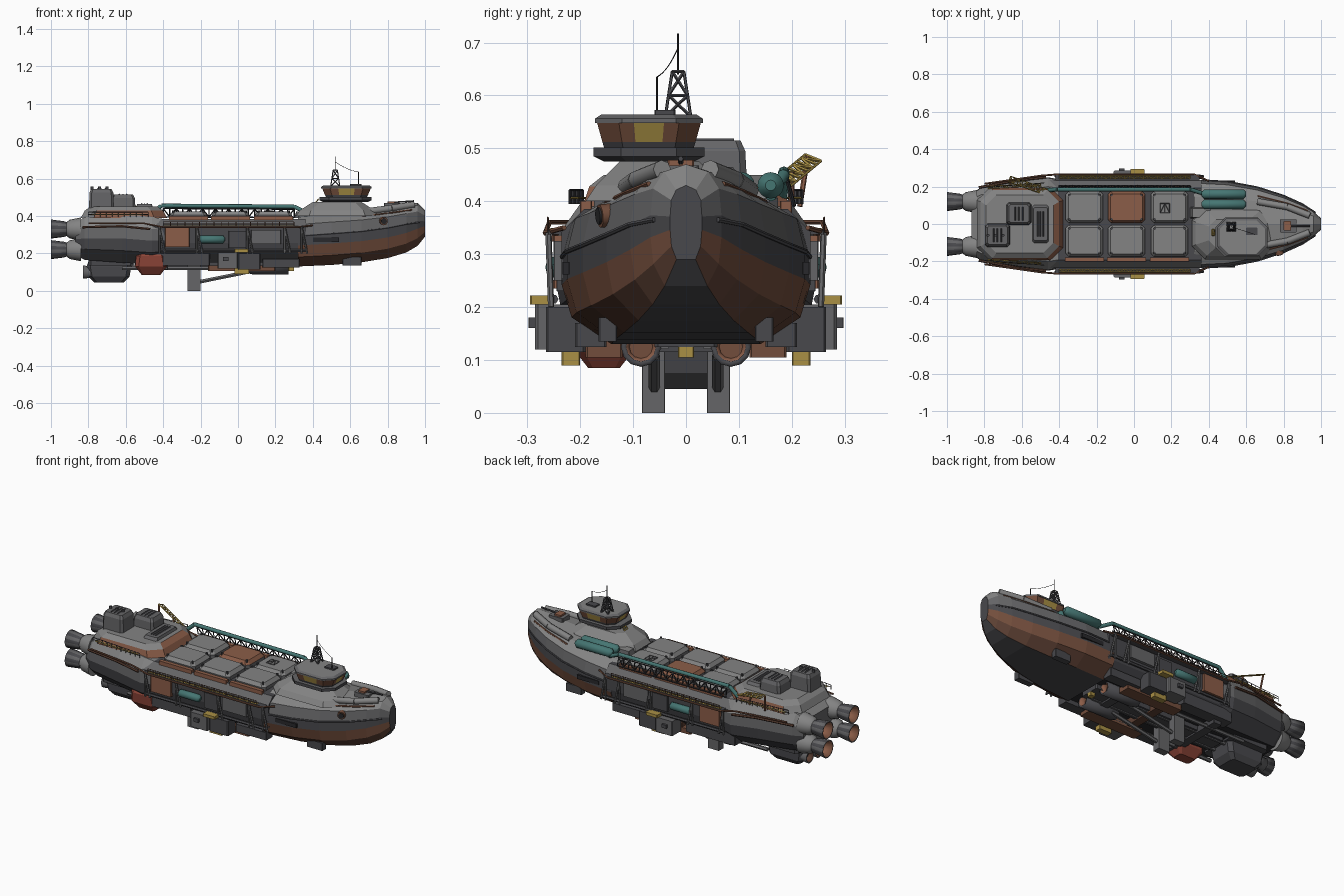
import bpy, bmesh, math
from mathutils import Vector

if "Cube" in bpy.data.objects:
    bpy.data.objects.remove(bpy.data.objects["Cube"])

MATS = {}
for label, colour in {
    "pale_grey": (.23, .23, .23), "steel": (.13, .13, .135), "dark_grey": (.065, .065, .072),
    "black": (.022, .022, .025), "rust": (.26, .11, .065), "weathered_brown": (.17, .075, .045),
    "brown": (.11, .052, .034), "teal": (.06, .18, .17), "yellow": (.4, .28, .06),
    "red": (.27, .06, .04)}.items():
    m = bpy.data.materials.new(label)
    m.use_nodes = True
    m.diffuse_color = (*colour, 1)
    m.node_tree.nodes["Principled BSDF"].inputs["Base Color"].default_value = (*colour, 1)
    MATS[label] = m


def build(name, parts, pick, caps=None, smooth=False):
    """Skin each list of rings; pick(band, side) names the colour of each face."""
    bm, used = bmesh.new(), []

    def paint(face, label, soft=False):
        if label not in used:
            used.append(label)
        face.material_index, face.smooth = used.index(label), soft

    for rings in parts:
        vs = [[bm.verts.new(p) for p in ring] for ring in rings]
        n = len(vs[0])
        for b, (lo, hi) in enumerate(zip(vs, vs[1:])):
            for j in range(n):
                k = (j + 1) % n
                paint(bm.faces.new((lo[j], lo[k], hi[k], hi[j])), pick(b, j), smooth)
        ends = caps or (pick(0, 0), pick(len(vs) - 2, 0))
        paint(bm.faces.new(vs[0][::-1]), ends[0])
        paint(bm.faces.new(vs[-1]), ends[1])
    bmesh.ops.recalc_face_normals(bm, faces=bm.faces)
    mesh = bpy.data.meshes.new(name)
    bm.to_mesh(mesh)
    bm.free()
    for label in used:
        mesh.materials.append(MATS[label])
    bpy.context.scene.collection.objects.link(bpy.data.objects.new(name, mesh))


def hull(name, stations, half, strips, caps):
    """Mirrored half section scaled to each station (x, half width, bottom, top)."""
    ring = half + [(-y, z) for y, z in half[-2:0:-1]]
    rings = [[(x, y * w, lo + z * (hi - lo)) for y, z in ring] for x, w, lo, hi in stations]
    last = len(ring) - 1
    build(name, [rings], lambda b, j: strips[min(j, last - j)], caps)


def stack(name, cx, cy, levels, cut, pick, top, split=1):
    """Chamfered rectangles (z, half x, half y) stacked upward."""
    rings = []
    for z, a, b in levels:
        c = cut * min(a, b)
        p = [(a, c - b), (a, b - c), (a - c, b), (c - a, b), (-a, b - c), (-a, c - b), (c - a, -b), (a - c, -b)]
        rings.append([(cx + u[0] + (v[0] - u[0]) * t / split, cy + u[1] + (v[1] - u[1]) * t / split, z)
                      for u, v in zip(p, p[1:] + p[:1]) for t in range(split)])
    rule = pick if callable(pick) else lambda b, j: pick
    build(name, [rings], rule, (rule(0, 0), top))


def box(name, x, y, z, mat, top=None, taper=1, cut=.12):
    a, b = (x[1] - x[0]) / 2, (y[1] - y[0]) / 2
    stack(name, x[0] + a, y[0] + b, [(z[0], a, b), (z[1], a * taper, b * taper)], cut, mat, top or mat)


def lathe(name, y, z, profile, pick, sides=16, caps=None):
    turn = [math.tau * i / sides for i in range(sides)]
    rings = [[(x, y + r * math.cos(t), z + r * math.sin(t)) for t in turn] for x, r in profile]
    build(name, [rings], pick if callable(pick) else lambda b, j: pick, caps, True)


def tubes(name, pairs, r, mat, sides=6):
    parts = []
    for a, b in pairs:
        a, b = Vector(a), Vector(b)
        q = (b - a).to_track_quat('Z', 'Y')
        spokes = [q @ Vector((r * math.cos(math.tau * i / sides), r * math.sin(math.tau * i / sides), 0))
                  for i in range(sides)]
        parts.append([[end + s for s in spokes] for end in (a, b)])
    build(name, parts, lambda b, j: mat, None, sides > 6)


def chain(points):
    return list(zip(points, points[1:]))


def lerp(a, b, n):
    return [Vector(a).lerp(Vector(b), i / n) for i in range(n + 1)]


def railing(name, a, b, n, mat, height):
    up = Vector((0, 0, height))
    feet = lerp(a, b, n)
    tubes(name, [(p, p + up) for p in feet] + [(feet[0] + up * k, feet[-1] + up * k) for k in (.5, 1)], .002, mat, 4)


def truss(name, a, b, drop, n, r, mat):
    top = lerp(a, b, n)
    low = [p + Vector(drop) for p in top]
    zig = [(low if i % 2 else top)[i] for i in range(n + 1)]
    tubes(name, [(top[0], top[-1]), (low[0], low[-1])] + list(zip(top, low)) + chain(zig), r, mat, 4)


# Main hull: bow, waist and stern
hull("bow_hull", [(.32, .235, .13, .41), (.5, .225, .138, .425), (.66, .195, .152, .435), (.8, .15, .175, .45),
                  (.9, .105, .205, .465), (.96, .067, .24, .47), (1, .03, .29, .43)],
     [(0, 0), (.6, 0), (.92, .18), (1, .4), (1, .58), (.93, .8), (.62, .94), (0, 1)],
     ["dark_grey", "brown", "weathered_brown", "dark_grey", "steel", "pale_grey", "pale_grey"],
     ("dark_grey", "dark_grey"))
hull("waist_hull", [(-.47, .235, .15, .385), (.36, .235, .15, .385)],
     [(0, 0), (.7, 0), (.95, .25), (1, .45), (1, .82), (.82, 1), (0, 1)],
     ["black", "dark_grey", "dark_grey", "dark_grey", "steel", "dark_grey"], ("dark_grey", "dark_grey"))
hull("stern_hull", [(-.87, .16, .19, .36), (-.82, .195, .165, .395), (-.62, .23, .15, .41), (-.46, .25, .14, .395),
                    (-.38, .235, .16, .38)],
     [(0, 0), (.65, 0), (.95, .25), (1, .5), (.98, .75), (.8, 1), (0, 1)],
     ["black", "dark_grey", "dark_grey", "steel", "pale_grey", "pale_grey"], ("steel", "rust"))
stack("stern_deckhouse", -.61, 0, [(.39, .23, .195), (.428, .21, .183), (.45, .18, .155)], .35,
      lambda b, j: "pale_grey" if j in (3, 4, 5) or (b and j != 0) else "rust", "pale_grey")

# Cargo deck: two rows of capped hatches between coloured coamings
for x in (-.265, -.04, .19):
    for y in (-.09, .09):
        shade = "rust" if y > 0 and -.1 < x < 0 else "pale_grey"
        stack("cargo_hatch", x, y, [(.38, .1, .084), (.405, .1, .084), (.425, .085, .07)], .2,
              lambda b, j: shade if b else "steel", shade)
        tubes("hatch_bolts", [((x + u, y + v, .4), (x + u, y + v, .43)) for u in (-.08, .08) for v in (-.065, .065)],
              .007, "dark_grey")
    for s in (-1, 1):
        box("deck_coaming", (x - .105, x + .105), sorted((s * .178, s * .2)), (.37, .4), "rust")
truss("hatch_grille", (.14, .06, .426), (.19, .06, .426), (0, .05, 0), 2, .002, "dark_grey")

# Flank equipment, same on both sides
for s in (-1, 1):
    def span(a, b):
        return sorted((s * a, s * b))
    box("flank_rust_panel", (-.39, -.26), span(.22, .25), (.235, .335), "rust")
    box("flank_grey_panel", (.07, .23), span(.22, .25), (.25, .325), "steel", "pale_grey")
    box("flank_dark_panel", (-.05, .05), span(.22, .245), (.23, .32), "dark_grey")
    lathe("flank_tank", s * .245, .275, [(-.21, .008), (-.2, .021), (-.08, .021), (-.07, .008)], "teal", 12)
    box("walkway_base", (-.42, .35), span(.22, .262), (.337, .346), "dark_grey")
    truss("walkway_grating", (-.4, s * .242, .347), (.3, s * .242, .347), (0, s * .014, 0), 28, .0022, "yellow")
    railing("walkway_railing", (-.4, s * .261, .345), (.3, s * .261, .345), 18, "brown", .024)
    truss("stern_grating", (-.78, s * .19, .406), (-.5, s * .205, .406), (0, s * .012, 0), 12, .0022, "yellow")
    railing("stern_railing", (-.8, s * .195, .395), (-.48, s * .22, .395), 10, "dark_grey", .026)
    tubes("side_guard", chain([(-.8, s * .215, .36), (-.5, s * .258, .36), (-.4, s * .266, .34), (.32, s * .266, .34),
                               (.4, s * .23, .35)]), .005, "weathered_brown")
    tubes("flank_frames", [((x, s * .26, .34), (x + d, s * .255, .2)) for x in (-.42, -.22, .05, .25, .34)
                           for d in (0, .03)], .006, "steel")
    tubes("flank_conduit", [((-.42, s * .25, .215), (.36, s * .25, .215))], .009, "dark_grey")
    box("side_pod", (-.11, .0), span(.2, .285), (.12, .205), "steel")
    box("side_pod_rear", (.0, .12), span(.19, .265), (.115, .2), "dark_grey")
    box("pod_hub", (-.08, -.05), span(.28, .298), (.16, .18), "dark_grey")
    box("pod_marker", (-.02, .055), span(.25, .295), (.205, .222), "yellow")
    box("pod_foot", (-.02, .06), span(.2, .235), (.09, .12), "yellow")
    tubes("stern_trim", chain([(-.83, s * .195, .34), (-.62, s * .235, .345), (-.47, s * .25, .33)]), .007, "brown")
    box("flank_lower_fairing", (-.47, -.15), span(.15, .22), (.135, .2), "dark_grey")
    box("flank_lower_block", (.13, .33), span(.15, .21), (.125, .17), "dark_grey")
    # Bow fittings
    tubes("bow_rub_rail", chain([(.36, s * .234, .295), (.5, s * .226, .305), (.66, s * .196, .317), (.8, s * .151, .336),
                                 (.9, s * .106, .356), (.97, s * .06, .365)]), .005, "dark_grey")
    tubes("bow_bulwark", chain([(.66, s * .12, .42), (.82, s * .092, .441), (.94, s * .045, .46)]), .018, "pale_grey", 8)
    tubes("bulwark_trim", chain([(.66, s * .15, .398), (.82, s * .11, .417), (.93, s * .07, .433)]), .005,
          "weathered_brown")
    box("bow_skeg", (.56, .66), span(.13, .165), (.135, .18), "dark_grey")
    box("bow_port_slot", (.4, .54), span(.22, .233), (.262, .285), "black")
tubes("hawse_ring", [((.77, -.13, .375), (.78, -.163, .372))], .022, "weathered_brown", 12)
tubes("hawse_hole", [((.77, -.13, .375), (.781, -.167, .372))], .016, "black", 12)

# Main engines and forward intakes
for s in (-1, 1):
    for z in (.22, .33):
        lathe("engine_mount", s * .12, z, [(-.84, .062), (-.9, .05), (-.92, .034)], "pale_grey")
        lathe("engine_nozzle", s * .12, z, [(-.9, .032), (-.93, .042), (-1, .051), (-1, .044), (-.95, .03)],
              lambda b, j: "rust" if b > 2 else ("dark_grey" if j % 2 else "steel"), 16, ("dark_grey", "brown"))
    lathe("forward_intake", s * .085, .125, [(.05, .03), (.08, .038), (.27, .038), (.27, .028), (.24, .022)],
          lambda b, j: "rust" if b > 2 else "dark_grey", 12, ("dark_grey", "weathered_brown"))
    tubes("belly_rail", [((-.62, s * .13, .12), (.1, s * .13, .12)), ((-.62, s * .04, .13), (.25, s * .04, .13))],
          .011, "steel")
    # Landing fin and its strut
    box("landing_fin", (-.27, -.2), sorted((s * .04, s * .083)), (0, .15), "steel", cut=.05)
    tubes("fin_strut", [((-.22, s * .06, .045), (.1, s * .06, .11))], .011, "steel")
    box("belly_beam", (-.16, .2), sorted((s * .12, s * .19)), (.105, .135), "weathered_brown")
    lathe("tail_nozzle", s * .042, .1, [(-.76, .03), (-.83, .037), (-.83, .03), (-.8, .022)],
          lambda b, j: "brown" if b > 1 else "steel", 10, ("dark_grey", "black"))

# Tail pod and belly
stack("tail_pod", -.69, 0, [(.045, .08, .06), (.075, .11, .08), (.13, .12, .082), (.155, .11, .075)], .25,
      "dark_grey", "dark_grey")
box("tail_pylon", (-.8, -.56), (-.12, .12), (.135, .19), "dark_grey")
box("belly_keel", (-.55, .3), (-.06, .06), (.125, .17), "dark_grey")
for x, shade in ((-.4, "dark_grey"), (-.08, "brown"), (.16, "dark_grey")):
    box("belly_crossbeam", (x - .025, x + .025), (-.19, .19), (.115, .16), shade)
box("belly_lamp", (.27, .3), (-.015, .015), (.105, .125), "yellow")
stack("red_service_pod", -.465, -.155, [(.085, .05, .03), (.13, .085, .065), (.185, .08, .07), (.205, .06, .06)], .3,
      "red", "red")

# Vent blocks on the stern deckhouse
for x, y, a, b, h in ((-.73, -.06, .067, .062, .545), (-.615, .055, .067, .06, .515), (-.5, 0, .048, .11, .465)):
    stack("vent_block", x, y, [(.44, a, b), (h - .02, a * .95, b * .95), (h, a * .8, b * .8)], .2, "steel", "steel")
    tubes("vent_slats", [((x + k * a * .3, y - b * .6, h), (x + k * a * .3, y + b * .6, h)) for k in (-1, 0, 1)],
          .004, "dark_grey", 4)
tubes("vent_stacks", [((x, -.06, .53), (x, -.06, .557)) for x in (-.78, -.74, -.7)], .008, "dark_grey", 8)
truss("stern_crane", (-.47, .155, .43), (-.67, .225, .488), (.01, .03, -.012), 9, .003, "yellow")
tubes("crane_posts", [((-.66, .215, .39), (-.67, .23, .485)), ((-.55, .2, .39), (-.56, .2, .455))], .005, "rust")

# Deck pipe with its truss, and twin tanks
route = [(-.47, .18, .4), (-.41, .185, .455), (.3, .185, .45), (.38, .16, .41)]
tubes("deck_pipe", chain(route), .011, "teal", 8)
truss("pipe_truss", (-.4, .192, .44), (.3, .192, .436), (0, .012, -.045), 20, .0035, "black")
for y in (.105, .16):
    lathe("deck_tank", y, .43, [(.36, .01), (.375, .025), (.585, .025), (.6, .01)], "teal")

# Bridge tower
stack("bridge_pedestal", .53, -.05, [(.4, .22, .14), (.43, .2, .12), (.475, .13, .075)], .5, "pale_grey", "pale_grey")
stack("bridge_flange", .575, -.07, [(.475, .12, .085), (.485, .14, .105), (.502, .14, .105)], .5, "dark_grey", "steel")
stack("bridge_cabin", .58, -.07, [(.502, .11, .085), (.512, .115, .088), (.548, .13, .098)], .42,
      lambda b, j: "dark_grey" if not b else ("yellow" if j % 8 in (1, 2) else "weathered_brown"), "steel", 4)
stack("bridge_roof", .58, -.07, [(.548, .135, .102), (.556, .135, .102), (.564, .12, .09)], .5, "steel", "pale_grey")
box("roof_hatch", (.6, .66), (-.06, -.02), (.56, .572), "dark_grey")
truss("bridge_ladder", (.36, -.06, .4), (.43, -.06, .49), (0, .03, 0), 6, .003, "yellow")
box("deck_locker", (.3, .42), (.03, .09), (.39, .425), "steel", "pale_grey", .8)

# Lattice mast, aerial and sagging wire
mx, my = .52, -.015
corner = [(-1, -1), (1, -1), (1, 1), (-1, 1)]
levels = [[(mx + u * r, my + v * r, z) for u, v in corner] for z, r in ((.56, .024), (.6, .018), (.645, .011))]
bars = []
for lo, hi in chain(levels):
    for i in range(4):
        k = (i + 1) % 4
        bars += [(lo[i], hi[i]), (lo[i], hi[k]), (lo[k], hi[i]), (hi[i], hi[k])]
tubes("lattice_mast", bars, .003, "dark_grey", 4)
tubes("mast_pole", [((mx, my, .64), (mx, my, .717)), ((.645, -.055, .56), (.645, -.055, .635))], .0025, "black")
sag = [p - Vector((0, 0, .009 * (1 - (i / 4 - 1) ** 2)))
       for i, p in enumerate(lerp((mx, my, .69), (.645, -.055, .635), 8))]
tubes("aerial_wire", chain(sag), .0012, "black", 4)

# Foredeck winch
box("winch_base", (.78, .87), (-.045, .025), (.44, .468), "steel")
box("winch_drum", (.8, .84), (-.035, .015), (.468, .478), "rust")
tubes("winch_boom", [((.82, -.01, .472), (.94, -.01, .48))], .005, "dark_grey")
